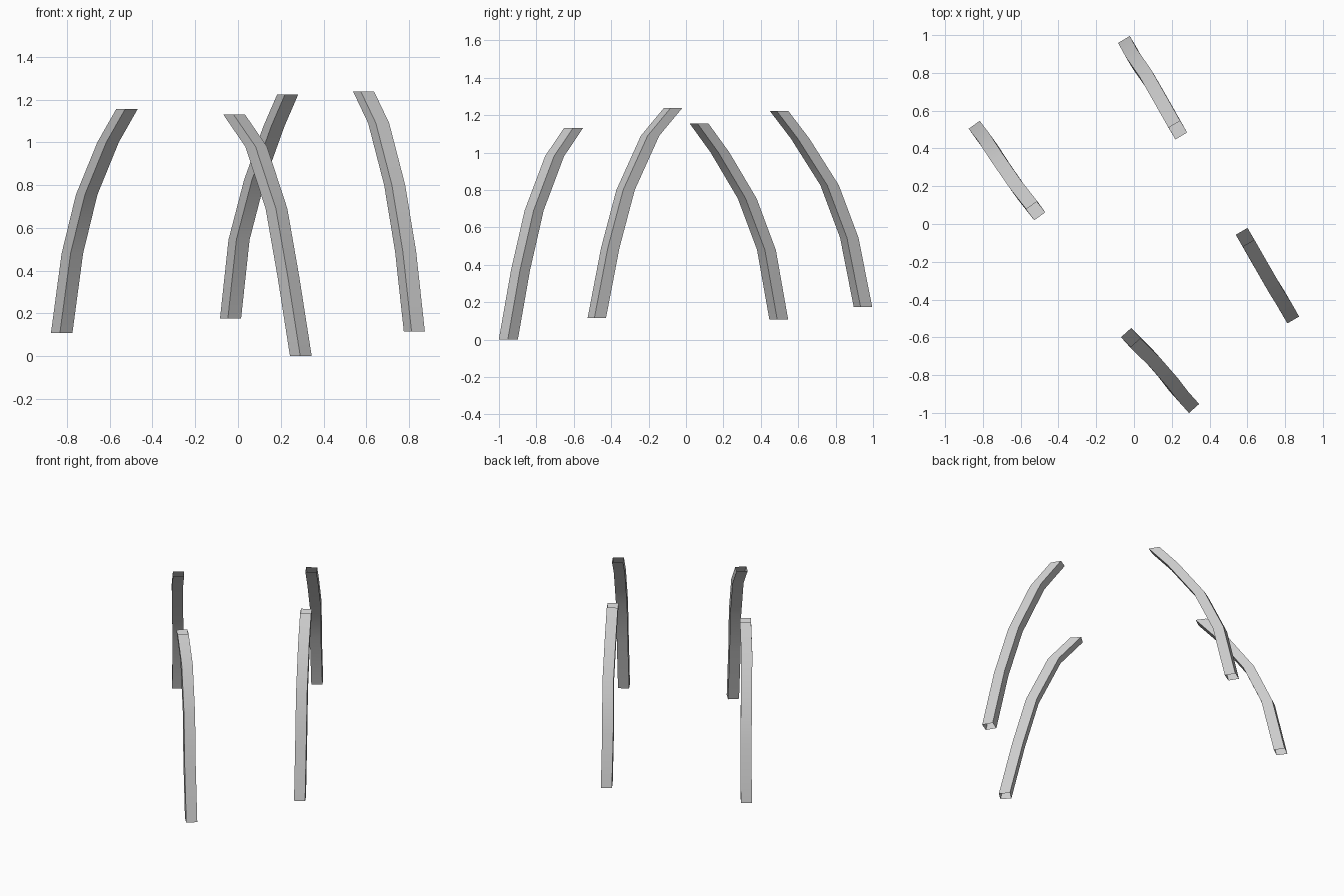
import bpy
import bmesh
import math
from mathutils import Vector

cube = bpy.data.objects.get("Cube")
if cube:
    bpy.data.objects.remove(cube, do_unlink=True)

grey = bpy.data.materials.new("light grey")
grey.use_nodes = True
grey.diffuse_color = (0.6, 0.6, 0.6, 1)
grey.node_tree.nodes["Principled BSDF"].inputs["Base Color"].default_value = (0.6, 0.6, 0.6, 1)

SIDE = 0.072


def make_leg(name, path):
    """Open square tube whose level cross-sections follow a curved path."""
    # Cross-section is turned to face the direction the leg leans
    lean = Vector(path[-1]) - Vector(path[0])
    turn = math.atan2(lean.y, lean.x)
    radius = SIDE / math.sqrt(2)
    bm = bmesh.new()
    rings = []
    for x, y, z in path:
        angles = [turn + math.pi / 4 + k * math.pi / 2 for k in range(4)]
        rings.append([bm.verts.new((x + radius * math.cos(a), y + radius * math.sin(a), z))
                      for a in angles])
    for low, high in zip(rings, rings[1:]):
        for k in range(4):
            n = (k + 1) % 4
            bm.faces.new((low[k], low[n], high[n], high[k]))
    mesh = bpy.data.meshes.new(name)
    bm.to_mesh(mesh)
    bm.free()
    mesh.materials.append(grey)
    leg = bpy.data.objects.new(name, mesh)
    bpy.context.collection.objects.link(leg)
    # Smooth along the bend, sharp at the corners
    bpy.ops.object.select_all(action="DESELECT")
    leg.select_set(True)
    bpy.context.view_layer.objects.active = leg
    bpy.ops.object.shade_smooth_by_angle(angle=math.radians(30))


# Centre lines from foot to top
make_leg("front_leg", [(0.294, -0.95, 0), (0.236, -0.885, 0.37), (0.18, -0.812, 0.69),
                       (0.085, -0.703, 0.98), (-0.018, -0.602, 1.13)])
make_leg("left_leg", [(0.825, -0.477, 0.115), (0.784, -0.405, 0.49), (0.733, -0.323, 0.8),
                      (0.658, -0.192, 1.09), (0.588, -0.07, 1.237)])
make_leg("back_leg", [(-0.035, 0.946, 0.175), (0.005, 0.873, 0.545), (0.078, 0.768, 0.825),
                      (0.168, 0.61, 1.075), (0.232, 0.497, 1.223)])
make_leg("right_leg", [(-0.825, 0.496, 0.107), (-0.775, 0.43, 0.48), (-0.708, 0.327, 0.755),
                       (-0.608, 0.182, 1.0), (-0.52, 0.07, 1.155)])
